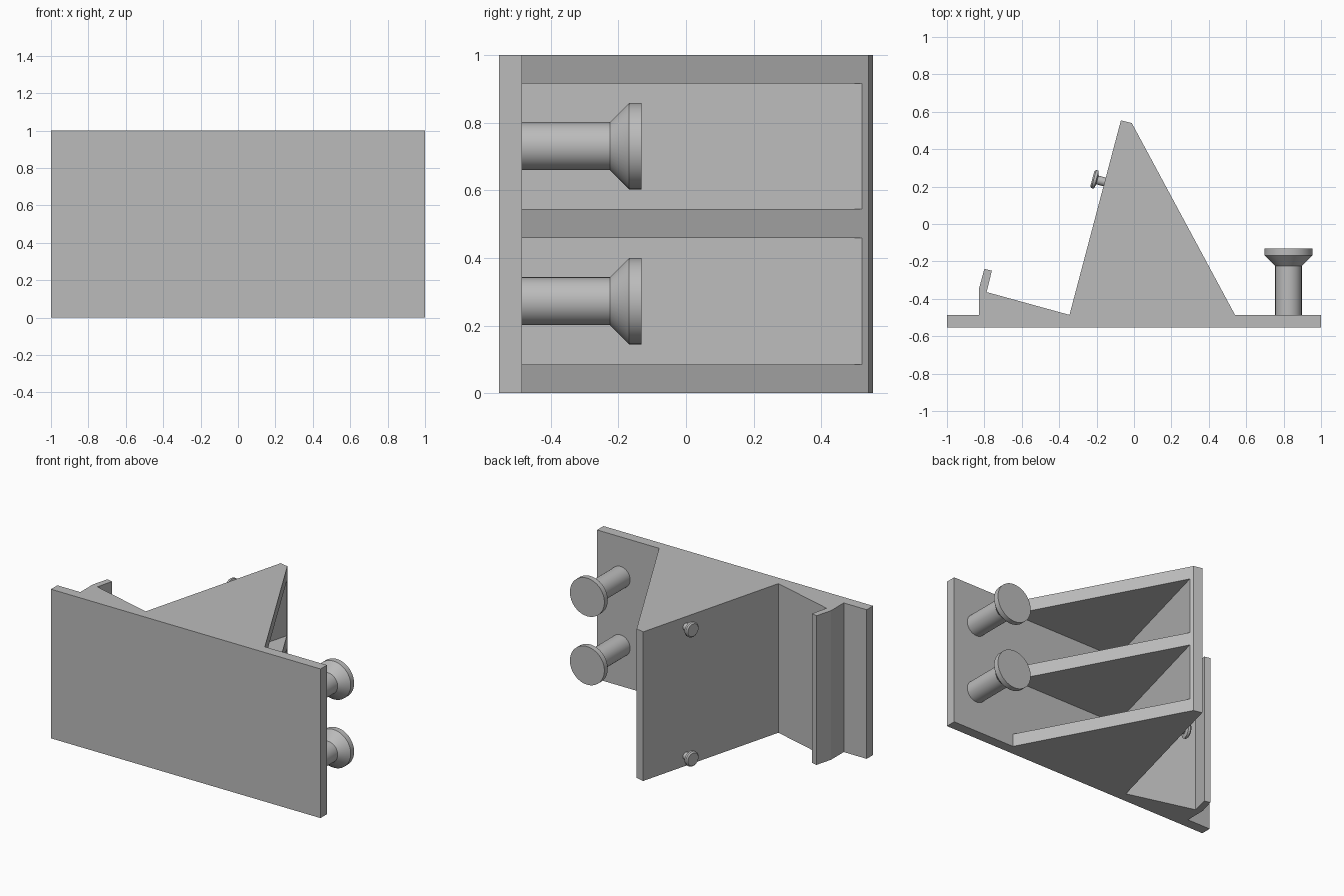
import bpy, bmesh, math
from mathutils import Vector

if "Cube" in bpy.data.objects:
    bpy.data.objects.remove(bpy.data.objects["Cube"])

grey = bpy.data.materials.new("plain grey")
grey.diffuse_color = (0.5, 0.5, 0.5, 1)
grey.use_nodes = True
grey.node_tree.nodes["Principled BSDF"].inputs["Base Color"].default_value = grey.diffuse_color

BACK = -0.486  # rear surface of the mounting plate


def make_object(name, bm):
    bmesh.ops.recalc_face_normals(bm, faces=bm.faces)
    mesh = bpy.data.meshes.new(name)
    bm.to_mesh(mesh)
    bm.free()
    mesh.materials.append(grey)
    obj = bpy.data.objects.new(name, mesh)
    bpy.context.collection.objects.link(obj)
    return obj


def extrude_profile(name, points, z0, z1):
    """Prism from an outline in the xy plane."""
    bm = bmesh.new()
    face = bm.faces.new([bm.verts.new((x, y, z0)) for x, y in points])
    top = bmesh.ops.extrude_face_region(bm, geom=[face])["geom"]
    verts = [v for v in top if isinstance(v, bmesh.types.BMVert)]
    bmesh.ops.translate(bm, vec=(0, 0, z1 - z0), verts=verts)
    return make_object(name, bm)


def turned_part(name, profile, location, axis, sides=48):
    """Lathe (radius, height) pairs about the given axis."""
    bm = bmesh.new()
    rings = []
    for r, h in profile:
        rings.append([bm.verts.new((r * math.cos(a), r * math.sin(a), h))
                      for a in (2 * math.pi * i / sides for i in range(sides))])
    for lo, hi in zip(rings, rings[1:]):
        for i in range(sides):
            j = (i + 1) % sides
            bm.faces.new((lo[i], lo[j], hi[j], hi[i]))
    bm.faces.new(rings[0][::-1])
    bm.faces.new(rings[-1])
    obj = make_object(name, bm)
    obj.location = location
    obj.rotation_euler = Vector(axis).to_track_quat('Z', 'Y').to_euler()
    bpy.ops.object.select_all(action='DESELECT')
    obj.select_set(True)
    bpy.context.view_layer.objects.active = obj
    bpy.ops.object.shade_smooth_by_angle(angle=math.radians(30))
    return obj


# Bracket: mounting plate, lipped ledge and leaning support in one outline
bracket = extrude_profile("bracket", [
    (-1, -0.554), (1, -0.554), (1, BACK),
    (0.54, BACK), (-0.012, 0.54), (-0.07, 0.554), (-0.345, BACK),
    (-0.788, -0.364), (-0.76, -0.25), (-0.80, -0.24),
    (-0.83, -0.35), (-0.83, BACK), (-1, BACK)], 0, 1)

# Two pockets behind the support leave three ribs
for i, (z0, z1) in enumerate([(0.085, 0.459), (0.545, 0.916)]):
    pocket = extrude_profile(f"pocket_cutter_{i + 1}", [
        (-0.269, BACK), (0.65, BACK), (0.65, 0.8), (0.073, 0.8)], z0, z1)
    pocket.hide_render = True
    pocket.hide_set(True)
    cut = bracket.modifiers.new("pocket", 'BOOLEAN')
    cut.operation = 'DIFFERENCE'
    cut.solver = 'EXACT'
    cut.object = pocket

# Large flared pegs on the plate
for i, z in enumerate((0.272, 0.731)):
    turned_part(f"flared_peg_{i + 1}",
                [(0.071, 0), (0.071, 0.261), (0.128, 0.318), (0.128, 0.354)],
                (0.826, BACK, z), (0, 1, 0))

# Small button studs on the leaning face
for i, z in enumerate((0.067, 0.933)):
    turned_part(f"button_stud_{i + 1}",
                [(0.024, -0.01), (0.024, 0.04), (0.05, 0.046),
                 (0.05, 0.06), (0.042, 0.068)],
                (-0.157, 0.225, z), (-0.966, 0.257, 0), 32)
